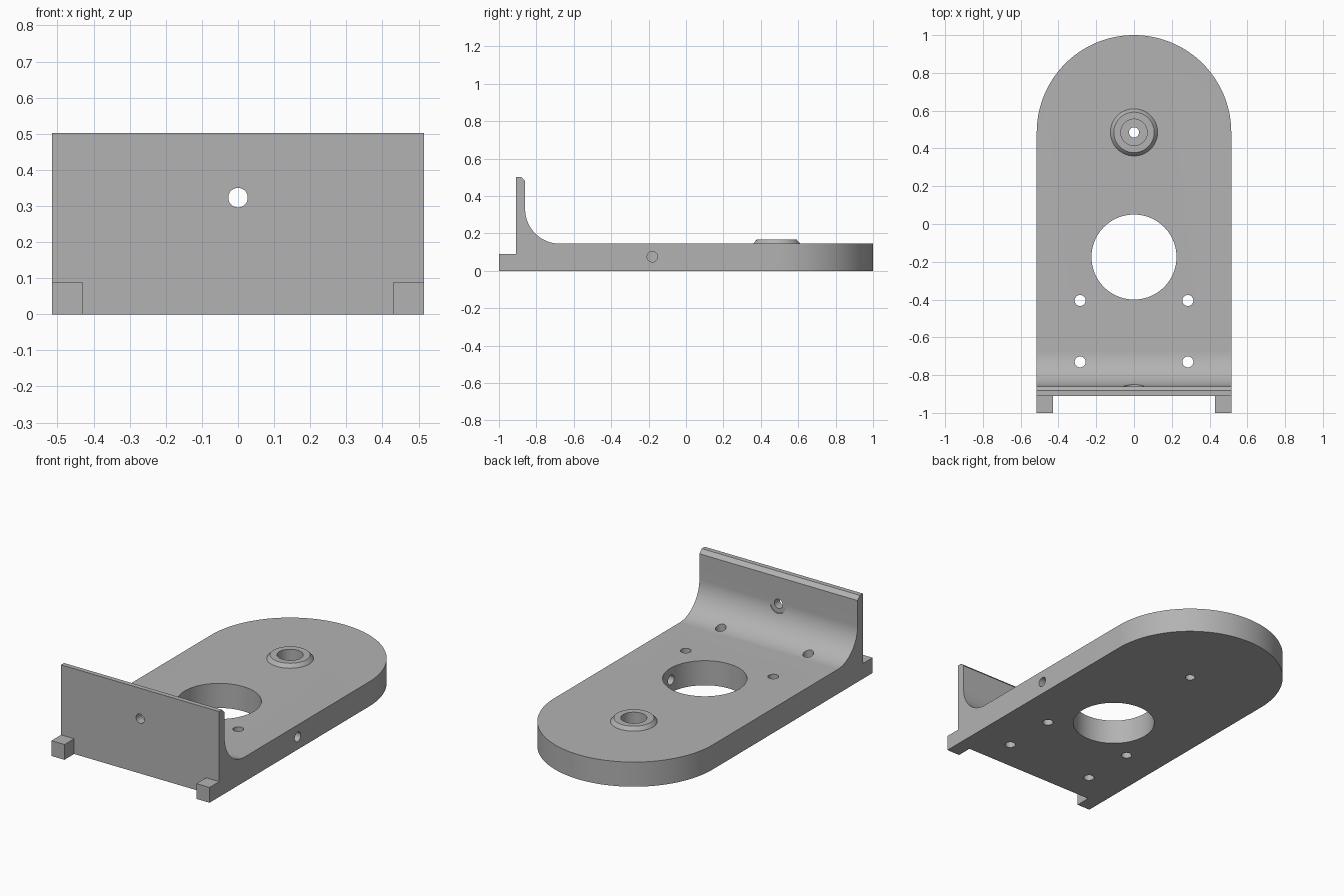
import bpy
import bmesh
from math import cos, sin, pi, radians
from mathutils import Vector, Matrix

cube = bpy.data.objects.get("Cube")
if cube:
    bpy.data.objects.remove(cube, do_unlink=True)

grey = bpy.data.materials.new("plain grey")
grey.use_nodes = True
grey.diffuse_color = (0.45, 0.45, 0.45, 1)
grey.node_tree.nodes["Principled BSDF"].inputs["Base Color"].default_value = grey.diffuse_color


def add_object(name, bm):
    bmesh.ops.recalc_face_normals(bm, faces=bm.faces)
    mesh = bpy.data.meshes.new(name)
    bm.to_mesh(mesh)
    bm.free()
    mesh.materials.append(grey)
    obj = bpy.data.objects.new(name, mesh)
    bpy.context.collection.objects.link(obj)
    return obj


def prism(name, points, direction):
    """Closed outline extruded along a direction."""
    bm = bmesh.new()
    face = bm.faces.new([bm.verts.new(p) for p in points])
    out = bmesh.ops.extrude_face_region(bm, geom=[face])
    moved = [v for v in out["geom"] if isinstance(v, bmesh.types.BMVert)]
    bmesh.ops.translate(bm, verts=moved, vec=direction)
    bm.faces.ensure_lookup_table()
    return add_object(name, bm)


def rod(start, end, radius, segments=48):
    """Round cutter between two points."""
    a, b = Vector(start), Vector(end)
    axis = b - a
    turn = axis.to_track_quat("Z", "Y").to_matrix().to_4x4()
    bm = bmesh.new()
    bmesh.ops.create_cone(bm, cap_ends=True, segments=segments, radius1=radius,
                          radius2=radius, depth=axis.length,
                          matrix=Matrix.Translation((a + b) / 2) @ turn)
    return add_object("hole_cutter", bm)


def boolean(target, tool, operation):
    mod = target.modifiers.new(operation, "BOOLEAN")
    mod.operation = operation
    mod.solver = "EXACT"
    mod.object = tool
    bpy.context.view_layer.objects.active = target
    bpy.ops.object.modifier_apply(modifier=mod.name)
    bpy.data.objects.remove(tool, do_unlink=True)


def arc(cx, cy, r, start, end, n):
    return [(cx + r * cos(start + (end - start) * i / n),
             cy + r * sin(start + (end - start) * i / n)) for i in range(n + 1)]


HALF, TOP, WALL = 0.515, 0.145, -0.86
FILLET = 0.185
BOSS_Y = 1 - HALF

# Side profile: foot step, upright wall with chamfer, fillet, flat plate
side = [(-1.1, 0), (1.1, 0), (1.1, TOP)]
side += arc(WALL + FILLET, TOP + FILLET, FILLET, -pi / 2, -pi, 24)
side += [(WALL, 0.48), (WALL - 0.022, 0.502), (-0.91, 0.502), (-0.91, 0.09), (-1.1, 0.09)]
bracket = prism("bracket_body", [(-0.6, y, z) for y, z in side], (1.2, 0, 0))

# Plan outline: rounded back end and two feet at the front
plan = arc(0, BOSS_Y, HALF, 0, pi, 72)
plan += [(-HALF, -1), (-0.43, -1), (-0.43, -0.91), (0.43, -0.91), (0.43, -1), (HALF, -1)]
boolean(bracket, prism("plan_outline", [(x, y, -0.1) for x, y in plan], (0, 0, 0.8)), "INTERSECT")

# Large opening, screw holes and stepped bore through the plate
holes = [rod((0, -0.175, -0.1), (0, -0.175, 0.3), 0.225, 96)]
for x in (-0.285, 0.285):
    for y in (-0.405, -0.73):
        holes.append(rod((x, y, -0.1), (x, y, 0.4), 0.029))
holes.append(rod((0, BOSS_Y, -0.1), (0, BOSS_Y, 0.3), 0.027))
holes.append(rod((0, BOSS_Y, 0.04), (0, BOSS_Y, 0.3), 0.07, 64))
# Wall hole with spot face, and side hole into the large opening
holes.append(rod((0, -1.05, 0.323), (0, -0.6, 0.323), 0.027))
holes.append(rod((0, WALL + 0.0005, 0.323), (0, -0.6, 0.323), 0.053))
holes.append(rod((0.1, -0.18, 0.075), (0.6, -0.18, 0.075), 0.028))
for hole in holes:
    boolean(bracket, hole, "DIFFERENCE")

# Raised chamfered ring around the bore
bm = bmesh.new()
rings = []
for r, z in ((0.07, TOP), (0.125, TOP), (0.122, 0.15), (0.107, 0.166), (0.07, 0.166)):
    rings.append([bm.verts.new((x, y, z)) for x, y in arc(0, BOSS_Y, r, 0, 2 * pi, 64)[:-1]])
for a, b in zip(rings, rings[1:] + rings[:1]):
    for i in range(64):
        j = (i + 1) % 64
        bm.faces.new((a[i], a[j], b[j], b[i]))
boss = add_object("boss_ring", bm)

# Smooth curves, sharp edges
for obj in (bracket, boss):
    bpy.ops.object.select_all(action="DESELECT")
    obj.select_set(True)
    bpy.context.view_layer.objects.active = obj
    bpy.ops.object.shade_smooth_by_angle(angle=radians(20))
